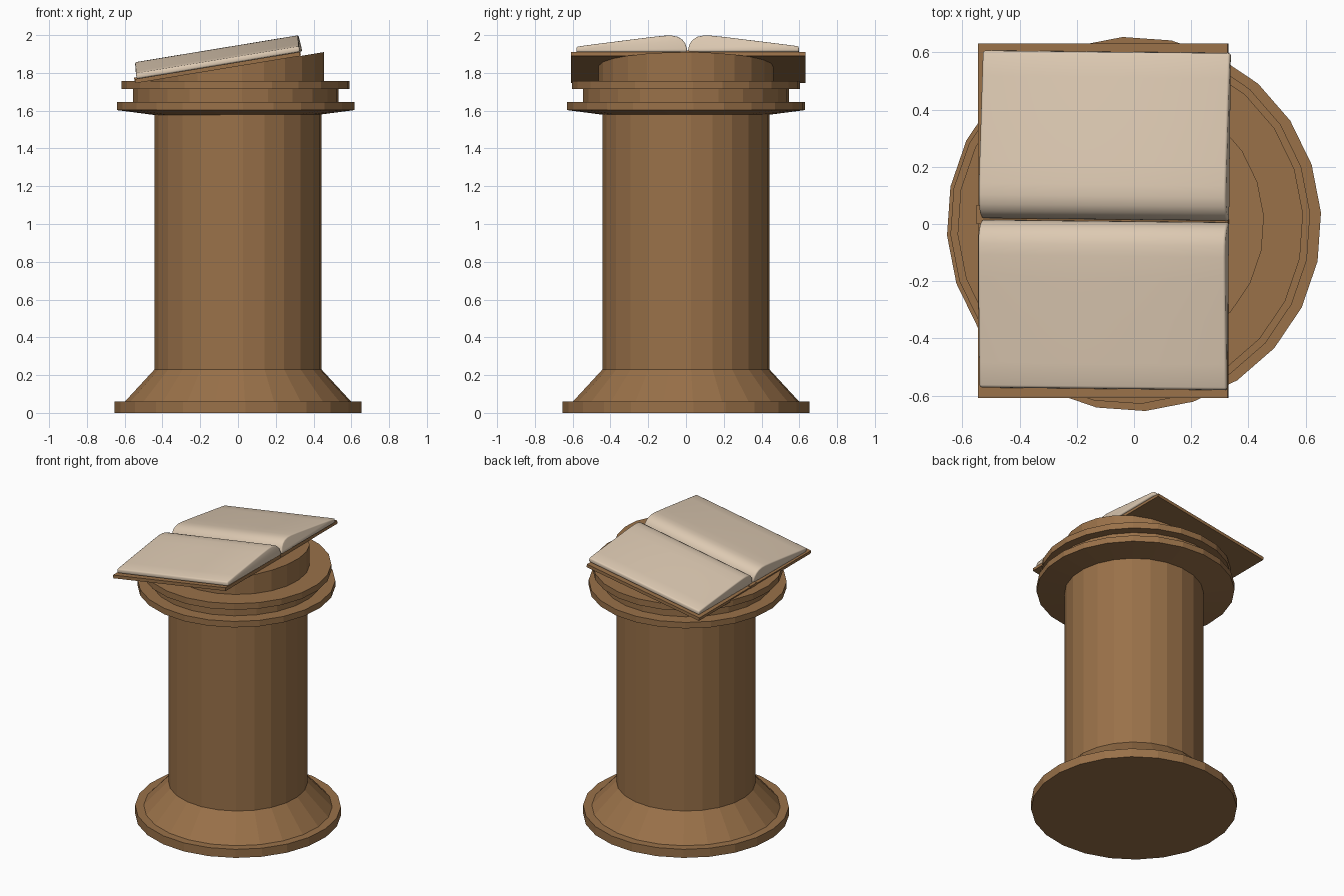
import bpy, bmesh, math
from mathutils import Matrix

if "Cube" in bpy.data.objects:
    bpy.data.objects.remove(bpy.data.objects["Cube"])

def material(name, rgb):
    m = bpy.data.materials.new(name)
    m.diffuse_color = (*rgb, 1)
    m.use_nodes = True
    m.node_tree.nodes["Principled BSDF"].inputs["Base Color"].default_value = m.diffuse_color
    return m

wood = material("brown_wood", (0.32, 0.165, 0.066))
paper = material("cream_paper", (0.72, 0.585, 0.445))

SIDES = 24
SLOPE = 0.165                       # rise of the reading surface along +x
TILT = math.atan(SLOPE)
BASE_Z = 1.835                      # height of reading surface at x = 0
BOOK = Matrix.Translation((0, 0.012, BASE_Z)) @ Matrix.Rotation(-TILT, 4, 'Y')

def finish(name, bm, mat, matrix=None):
    bmesh.ops.recalc_face_normals(bm, faces=bm.faces)
    me = bpy.data.meshes.new(name)
    bm.to_mesh(me)
    bm.free()
    if matrix:
        me.transform(matrix)
    me.materials.append(mat)
    ob = bpy.data.objects.new(name, me)
    bpy.context.collection.objects.link(ob)
    return ob

def lathe(name, profile, cx=0.0, top_fn=None):
    """Faceted turned part from (radius, z) points; top_fn slants the last ring."""
    bm = bmesh.new()
    rings = []
    for k, (r, z) in enumerate(profile):
        ring = []
        for i in range(SIDES):
            a = 2 * math.pi * i / SIDES + math.radians(3.5)
            x, y = cx + r * math.cos(a), r * math.sin(a)
            zz = top_fn(x) if top_fn and k == len(profile) - 1 else z
            ring.append(bm.verts.new((x, y, zz)))
        rings.append(ring)
    for a, b in zip(rings, rings[1:]):
        for i in range(SIDES):
            j = (i + 1) % SIDES
            bm.faces.new((a[i], a[j], b[j], b[i]))
    bm.faces.new(rings[0])
    bm.faces.new(rings[-1])
    return finish(name, bm, wood)

def box(name, lo, hi, mat):
    bm = bmesh.new()
    bmesh.ops.create_cube(bm, size=1)
    for v in bm.verts:
        v.co = [lo[i] if v.co[i] < 0 else hi[i] for i in range(3)]
    return finish(name, bm, mat, BOOK)

# Pedestal: foot, flare and shaft
lathe("pedestal_column", [(0.655, 0), (0.655, 0.06), (0.60, 0.06),
                          (0.443, 0.23), (0.443, 1.585)])
# Capital: lower disc, neck, upper disc
lathe("capital", [(0.43, 1.577), (0.63, 1.603), (0.63, 1.645), (0.545, 1.645),
                  (0.545, 1.715), (0.605, 1.715), (0.605, 1.758)], cx=-0.013)
# Slanted drum that carries the book
lathe("slanted_drum", [(0.463, 1.75), (0.463, 1.9)], cx=-0.008,
      top_fn=lambda x: BASE_Z + SLOPE * x)

# Book cover and spine
box("book_cover", (-0.55, -0.62, 0), (0.335, 0.62, 0.022), wood)
box("book_spine", (-0.553, -0.012, 0.004), (0.338, 0.055, 0.03), wood)

# Page blocks: curved section swept along the slope, mirrored across the gutter
section = [(0.002, 0), (0.004, 0.02), (0.012, 0.045), (0.028, 0.066), (0.052, 0.081),
           (0.085, 0.088), (0.125, 0.087), (0.2, 0.079), (0.35, 0.060),
           (0.5, 0.041), (0.588, 0.029), (0.59, 0)]
TURN = Matrix.Rotation(math.radians(-0.6), 4, 'Z')
for side, label in ((1, "back"), (-1, "front")):
    bm = bmesh.new()
    ends = [[bm.verts.new((u, side * v, w + 0.022)) for v, w in section]
            for u in (-0.534, 0.342)]
    n = len(section)
    for i in range(n):
        j = (i + 1) % n
        bm.faces.new((ends[0][i], ends[0][j], ends[1][j], ends[1][i]))
    bm.faces.new(ends[0])
    bm.faces.new(ends[1])
    pages = finish("pages_" + label, bm, paper, BOOK @ TURN)
    bev = pages.modifiers.new("soft_edges", 'BEVEL')
    bev.width = 0.008
    bev.segments = 2
    bev.limit_method = 'ANGLE'
    bev.angle_limit = math.radians(60)
    for p in pages.data.polygons:
        p.use_smooth = True
